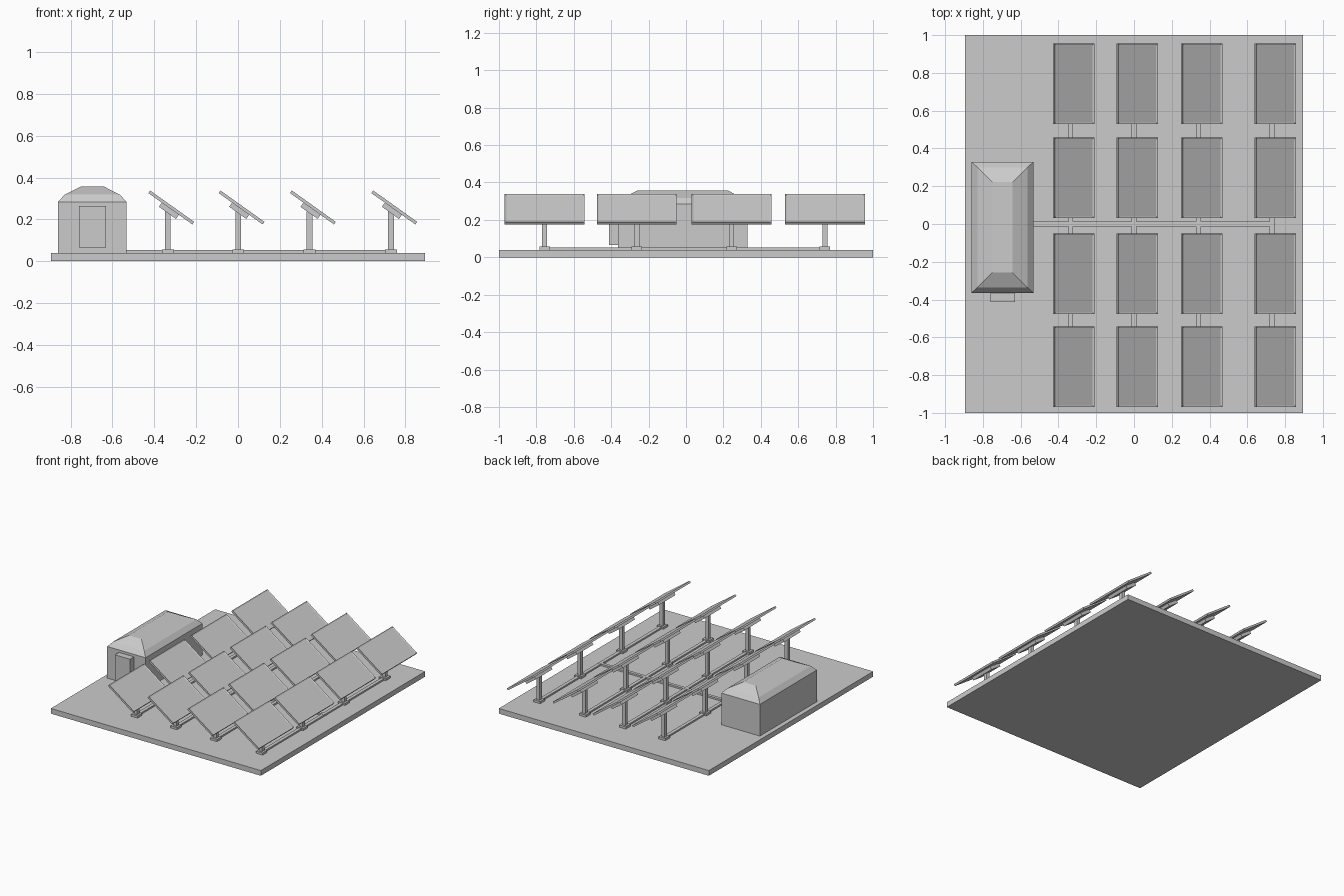
import bpy, bmesh, math
from mathutils import Matrix, Vector

if "Cube" in bpy.data.objects:
    bpy.data.objects.remove(bpy.data.objects["Cube"])

TILT = math.radians(35.5)
ROWS_X = [-0.335, 0.001, 0.342, 0.731]
COLS_Y = [-0.756, -0.263, 0.244, 0.743]


def finish(bm, name):
    bmesh.ops.recalc_face_normals(bm, faces=bm.faces)
    me = bpy.data.meshes.new(name)
    bm.to_mesh(me)
    bm.free()
    ob = bpy.data.objects.new(name, me)
    bpy.context.collection.objects.link(ob)
    return ob


def box(name, x0, x1, y0, y1, z0, z1):
    bm = bmesh.new()
    size = Matrix.Diagonal((x1 - x0, y1 - y0, z1 - z0, 1))
    mid = Matrix.Translation(((x0 + x1) / 2, (y0 + y1) / 2, (z0 + z1) / 2))
    bmesh.ops.create_cube(bm, size=1, matrix=mid @ size)
    return finish(bm, name)


def tilted_box(name, centre, size, frame=0):
    """Box turned to face the sun; a frame width gives a recessed top face."""
    bm = bmesh.new()
    bmesh.ops.create_cube(bm, size=1, matrix=Matrix.Diagonal((*size, 1)))
    if frame:
        top = max(bm.faces, key=lambda f: f.calc_center_median().z)
        bmesh.ops.inset_region(bm, faces=[top], thickness=frame)
        bmesh.ops.translate(bm, verts=top.verts, vec=(0, 0, -0.004))
    bm.transform(Matrix.Translation(centre) @ Matrix.Rotation(TILT, 4, 'Y'))
    return finish(bm, name)


# ground slab
box("ground_slab", -0.895, 0.895, -1, 1, 0, 0.04)

# control building: stacked rectangles give walls and a two-pitch hipped roof
levels = [(-0.86, -0.533, -0.364, 0.329, 0.04),
          (-0.86, -0.533, -0.364, 0.329, 0.284),
          (-0.829, -0.564, -0.336, 0.300, 0.318),
          (-0.75, -0.643, -0.257, 0.222, 0.358)]
bm = bmesh.new()
rings = [[bm.verts.new(p) for p in ((a, c, z), (b, c, z), (b, d, z), (a, d, z))]
         for a, b, c, d, z in levels]
for lo, hi in zip(rings, rings[1:]):
    for i in range(4):
        j = (i + 1) % 4
        bm.faces.new((lo[i], lo[j], hi[j], hi[i]))
bm.faces.new(rings[0][::-1])
bm.faces.new(rings[-1])
finish(bm, "control_building")
box("building_door", -0.76, -0.631, -0.413, -0.36, 0.065, 0.265)

# cable channels on the ground
box("main_cable_channel", -0.585, 0.745, -0.012, 0.012, 0.038, 0.053)
for x in ROWS_X:
    box("row_cable_channel", x - 0.013, x + 0.013, COLS_Y[0], COLS_Y[-1], 0.038, 0.052)

# solar panels with post, foot and mounting plate
normal = Vector((math.sin(TILT), 0, math.cos(TILT)))
for x in ROWS_X:
    for y in COLS_Y:
        box("post_foot", x - 0.028, x + 0.028, y - 0.028, y + 0.028, 0.038, 0.057)
        box("panel_post", x - 0.0135, x + 0.0135, y - 0.0135, y + 0.0135, 0.05, 0.238)
        centre = Vector((x + 0.016, y, 0.257))
        tilted_box("solar_panel", centre, (0.258, 0.427, 0.015), 0.012)
        tilted_box("mounting_plate", centre - normal * 0.019, (0.1, 0.2, 0.025))
